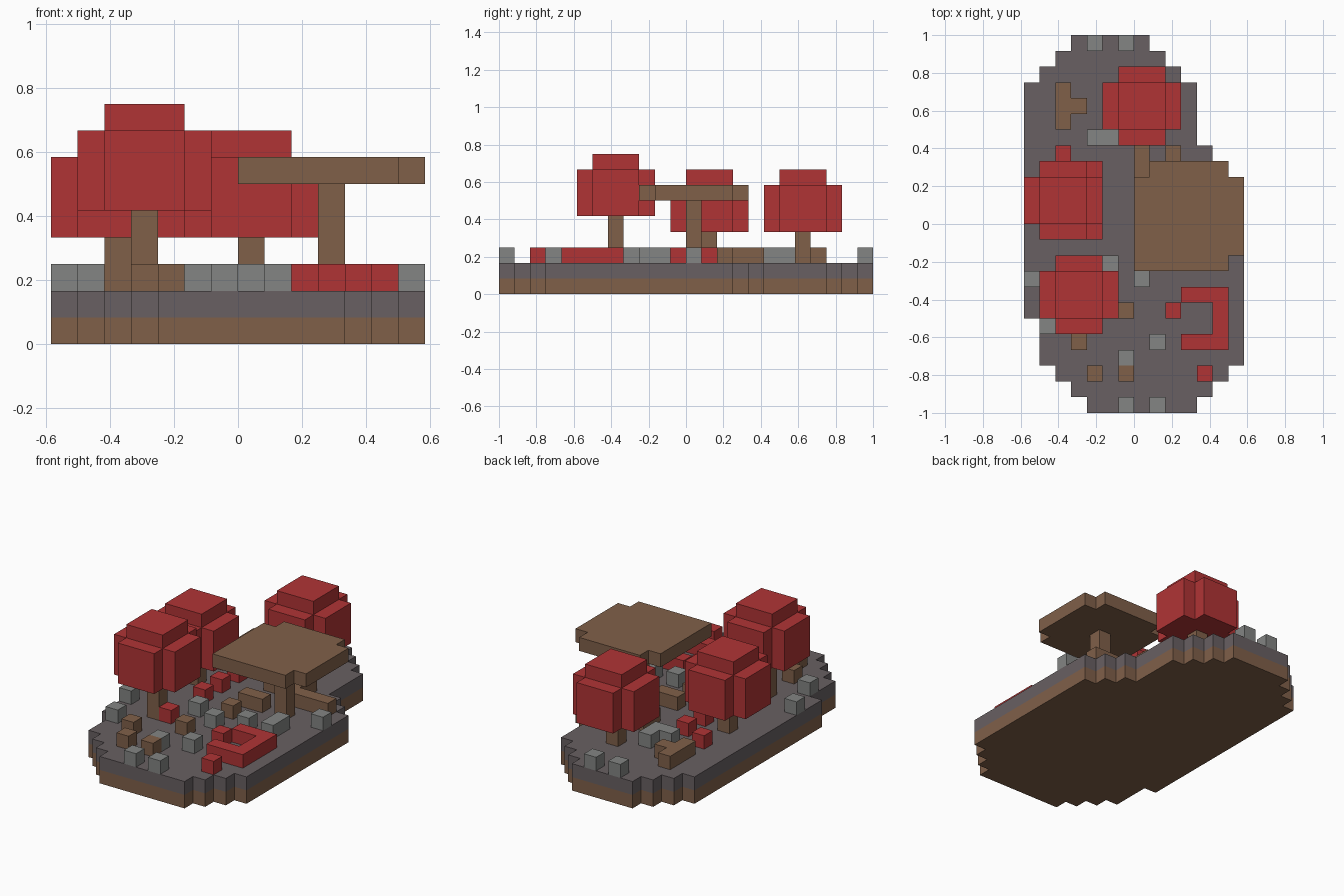
import bpy
import bmesh
from math import radians
from mathutils import Vector

if "Cube" in bpy.data.objects:
    bpy.data.objects.remove(bpy.data.objects["Cube"], do_unlink=True)

CELL = 2 / 24
ORIGIN = Vector((-7 * CELL, -12 * CELL, 0))


def material(name, *rgb):
    linear = [((c / 255 + 0.055) / 1.055) ** 2.4 for c in rgb] + [1]
    mat = bpy.data.materials.new(name)
    mat.use_nodes = True
    mat.diffuse_color = linear
    bsdf = next(n for n in mat.node_tree.nodes if n.type == "BSDF_PRINCIPLED")
    bsdf.inputs["Base Color"].default_value = linear
    return mat


BROWN = material("brown", 128, 96, 73)
RED = material("red", 176, 52, 53)
ROCK = material("dark_rock", 104, 96, 98)
GREY = material("stone_grey", 131, 133, 131)


def block(x0, x1, y0, y1, z0, z1):
    """Cells of a box, upper bounds excluded."""
    return {(x, y, z) for x in range(x0, x1) for y in range(y0, y1) for z in range(z0, z1)}


def build(name, cells, mat):
    """Outer skin of a set of cubic cells, merged into flat faces."""
    bm = bmesh.new()
    for cell in cells:
        for axis in range(3):
            for side in (0, 1):
                near = list(cell)
                near[axis] += 2 * side - 1
                if tuple(near) in cells:
                    continue
                u, v = (axis + 1) % 3, (axis + 2) % 3
                loop = []
                for a, b in ((0, 0), (1, 0), (1, 1), (0, 1)):
                    p = Vector(cell)
                    p[axis] += side
                    p[u] += a
                    p[v] += b
                    loop.append(bm.verts.new(p * CELL + ORIGIN))
                bm.faces.new(loop if side else loop[::-1])
    bmesh.ops.remove_doubles(bm, verts=bm.verts, dist=CELL / 100)
    bmesh.ops.dissolve_limit(bm, angle_limit=radians(1), verts=bm.verts, edges=bm.edges)
    mesh = bpy.data.meshes.new(name)
    bm.to_mesh(mesh)
    bm.free()
    mesh.materials.append(mat)
    obj = bpy.data.objects.new(name, mesh)
    bpy.context.collection.objects.link(obj)


# Ground: rounded island as row spans (rows, first column, end column)
rows = [(1, 4, 11), (1, 3, 12), (1, 2, 13), (3, 1, 14), (9, 0, 14), (1, 0, 13),
        (1, 0, 12), (4, 0, 11), (1, 1, 10), (1, 2, 9), (1, 3, 8)]
for name, level, mat in (("soil_layer", 0, BROWN), ("rock_layer", 1, ROCK)):
    cells, y = set(), 0
    for count, x0, x1 in rows:
        cells |= block(x0, x1, y, y + count, level, level + 1)
        y += count
    build(name, cells, mat)


# Trees: cross-shaped canopy with a smaller cap on a single trunk
def tree(name, x, y, z):
    canopy = block(x - 2, x + 3, y - 1, y + 2, z, z + 3)
    canopy |= block(x - 1, x + 2, y - 2, y + 3, z, z + 3)
    canopy |= block(x - 1, x + 2, y - 1, y + 2, z + 3, z + 4)
    build(name + "_canopy", canopy, RED)
    build(name + "_trunk", block(x, x + 1, y, y + 1, 2, z), BROWN)


tree("front_tree", 3, 7, 5)
tree("middle_tree", 2, 13, 4)
tree("back_tree", 7, 19, 4)

# Shelter: flat roof on one post
roof = block(7, 14, 10, 15, 6, 7) | block(7, 13, 9, 10, 6, 7) | block(8, 13, 15, 16, 6, 7)
build("shelter_roof", roof, BROWN)
build("shelter_post", block(10, 11, 12, 13, 2, 6), BROWN)


# Ground clutter, one cell high
def clutter(name, spots, mat):
    build(name, {(x, y, 2) for x, y in spots}, mat)


def bar(x0, x1, y0, y1):
    return [(x, y) for x in range(x0, x1) for y in range(y0, y1)]


clutter("red_border", bar(10, 13, 7, 8) + bar(10, 13, 4, 5) + bar(12, 13, 4, 8), RED)
clutter("red_tufts", [(9, 6), (11, 2), (4, 7), (4, 11), (4, 13), (4, 15), (2, 16)], RED)
clutter("forked_log", bar(2, 3, 18, 21) + [(3, 19)], BROWN)
clutter("shelter_logs", bar(7, 9, 12, 13) + bar(10, 13, 14, 15) + bar(9, 10, 14, 17)
        + bar(7, 8, 15, 17), BROWN)
clutter("stumps", [(6, 6), (3, 4), (4, 2), (6, 2), (7, 10)], BROWN)
clutter("corner_stones", [(4, 17), (5, 17), (5, 18)], GREY)
clutter("long_stone", bar(11, 12, 9, 11), GREY)
clutter("stones", [(4, 23), (6, 23), (5, 9), (0, 8), (7, 8), (1, 5), (8, 4), (6, 3),
                   (6, 0), (8, 0), (9, 9), (13, 12)], GREY)
